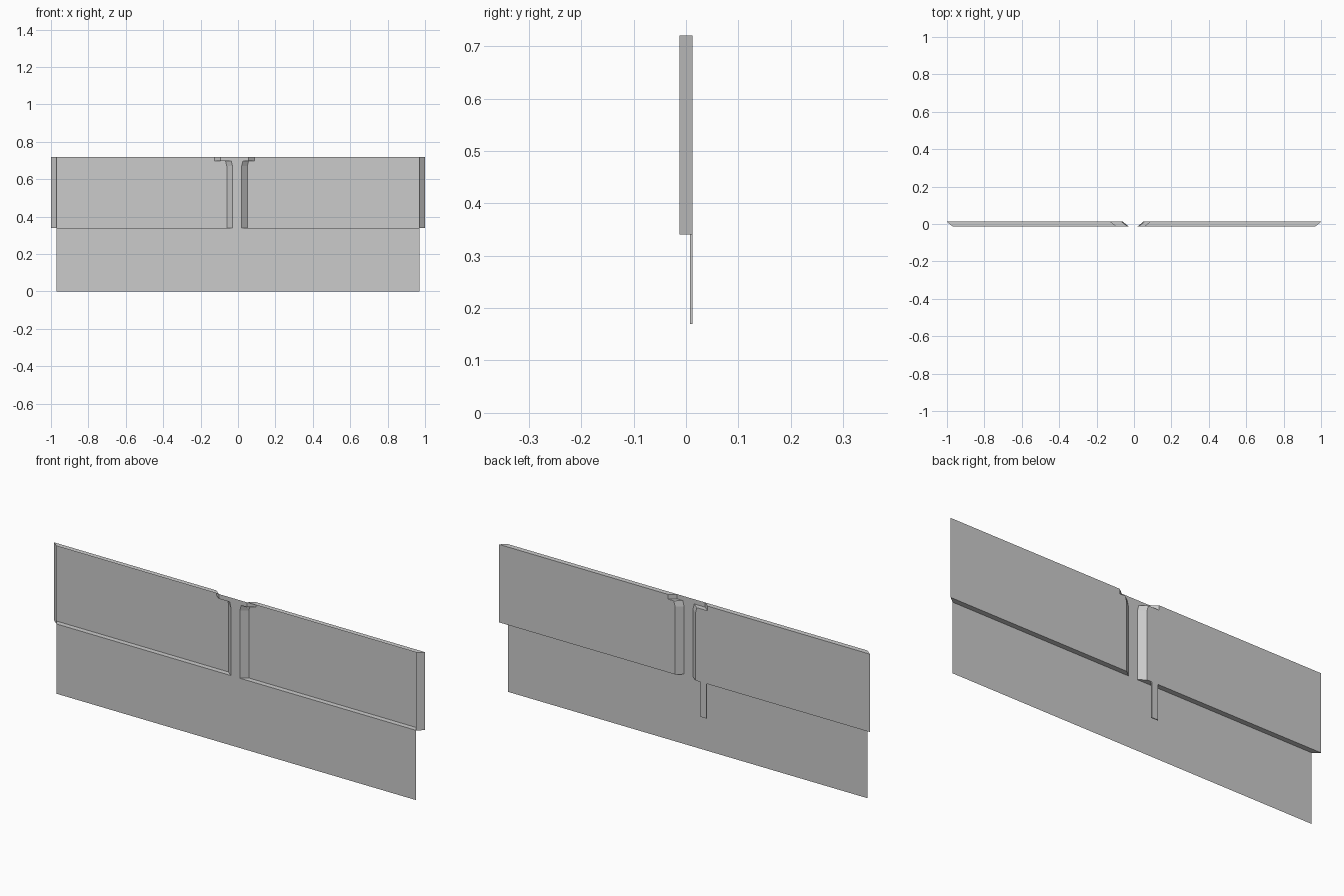
import bpy, bmesh

if "Cube" in bpy.data.objects:
    bpy.data.objects.remove(bpy.data.objects["Cube"], do_unlink=True)

FRONT, BACK = -0.0125, 0.0125
EDGE, LEDGE, TOP = 0.97, 0.34, 0.72
SHIFT = 0.031

grey = bpy.data.materials.new("plain_grey")
grey.use_nodes = True
grey.diffuse_color = (0.6, 0.6, 0.6, 1)
grey.node_tree.nodes["Principled BSDF"].inputs["Base Color"].default_value = (0.6, 0.6, 0.6, 1)


def finish(name, bm):
    mesh = bpy.data.meshes.new(name)
    bm.to_mesh(mesh)
    bm.free()
    mesh.materials.append(grey)
    obj = bpy.data.objects.new(name, mesh)
    bpy.context.collection.objects.link(obj)
    return obj


def ring(bm, outline, y, dx=0):
    return [bm.verts.new((x + dx, y, z)) for x, z in outline]


def walls(bm, a, b):
    for i in range(len(a)):
        j = (i + 1) % len(a)
        bm.faces.new((a[i], a[j], b[j], b[i]))


def inner_edge(side, stem, shoulder):
    """Stepped edge beside the central strip, from the ledge to the top."""
    return [(side * x, z) for x, z in (
        (stem, LEDGE), (stem, 0.67), (stem + 0.007, 0.697),
        (shoulder, 0.697), (shoulder, TOP))]


left_edge = inner_edge(1, 0.019, 0.056)
right_edge = inner_edge(-1, 0.029, 0.094)

# Front sheet with the stepped strip rising between the two trays
bm = bmesh.new()
outline = ([(-EDGE, 0), (EDGE, 0), (EDGE, LEDGE)] + left_edge
           + right_edge[::-1] + [(-EDGE, LEDGE)])
bm.faces.new(ring(bm, outline, FRONT))
finish("front_sheet", bm)

# Open-fronted trays whose side walls slant outwards to the back
for name, side, edge in (("left_tray", 1, left_edge), ("right_tray", -1, right_edge)):
    bm = bmesh.new()
    outline = edge + [(side * EDGE, TOP), (side * EDGE, LEDGE)]
    front = ring(bm, outline, FRONT)
    back = ring(bm, outline, BACK, side * SHIFT)
    walls(bm, front, back)
    bm.faces.new(back)
    bmesh.ops.recalc_face_normals(bm, faces=bm.faces)
    finish(name, bm)

# Small tab hanging below the right tray
bm = bmesh.new()
tab = [(-0.12, 0.17), (-0.086, 0.17), (-0.086, LEDGE), (-0.12, LEDGE)]
front, back = ring(bm, tab, 0.008), ring(bm, tab, BACK)
walls(bm, front, back)
bm.faces.new(front)
bm.faces.new(back)
bmesh.ops.recalc_face_normals(bm, faces=bm.faces)
finish("hanging_tab", bm)
